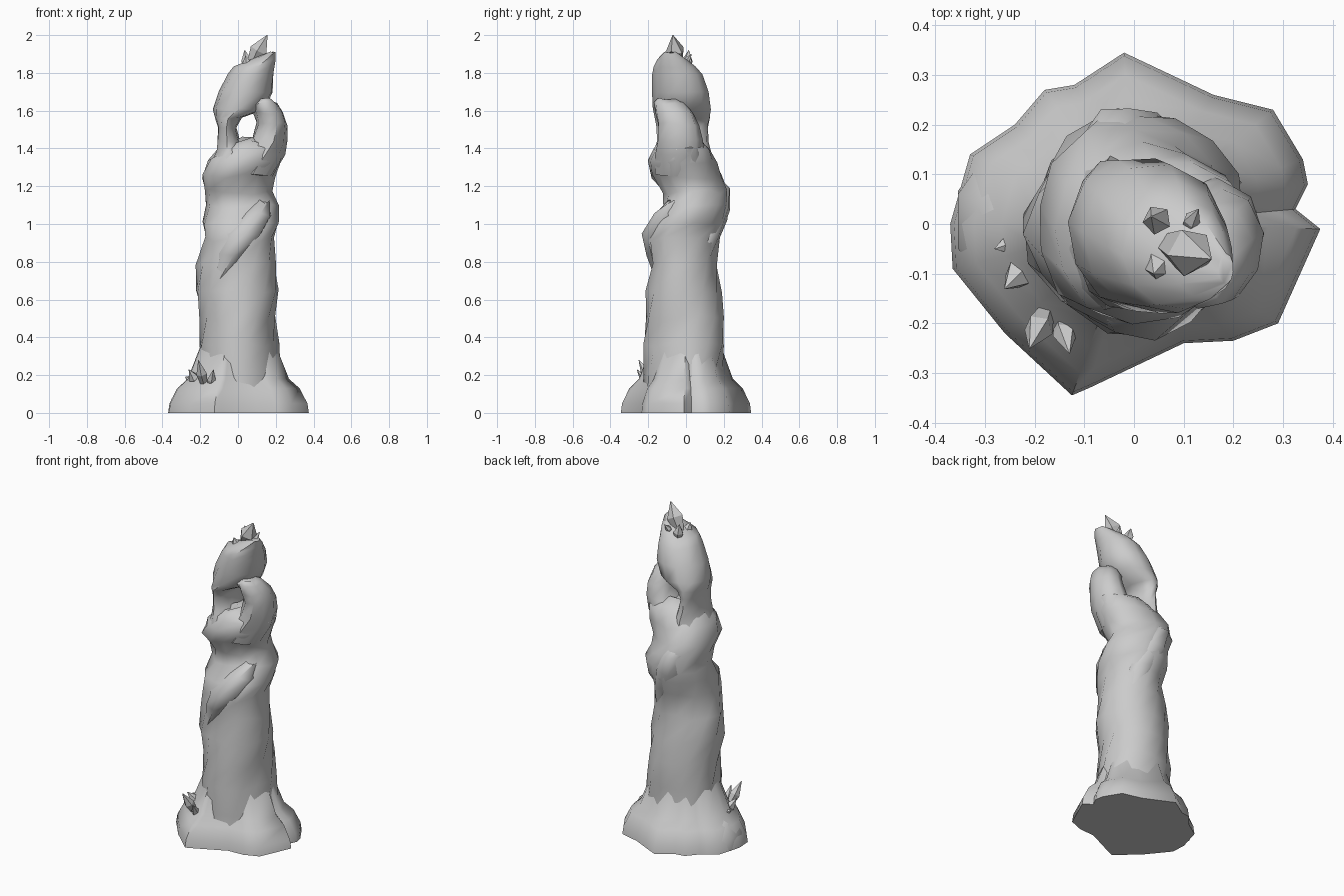
import bpy
import bmesh
import math
import random
from mathutils import Vector

random.seed(4)

if "Cube" in bpy.data.objects:
    bpy.data.objects.remove(bpy.data.objects["Cube"], do_unlink=True)

stone = bpy.data.materials.new("grey stone")
stone.use_nodes = True
grey = (0.6, 0.6, 0.6, 1)
stone.diffuse_color = grey
stone.node_tree.nodes["Principled BSDF"].inputs["Base Color"].default_value = grey


def finish(bm, name, angle):
    """Turn a bmesh into a shaded stone object."""
    bmesh.ops.recalc_face_normals(bm, faces=bm.faces)
    mesh = bpy.data.meshes.new(name)
    bm.to_mesh(mesh)
    bm.free()
    mesh.materials.append(stone)
    obj = bpy.data.objects.new(name, mesh)
    bpy.context.collection.objects.link(obj)
    bpy.ops.object.select_all(action="DESELECT")
    obj.select_set(True)
    bpy.context.view_layer.objects.active = obj
    bpy.ops.object.shade_smooth_by_angle(angle=math.radians(angle))
    return obj


def bridge(name, rings, angle=60):
    """Skin a stack of point rings, with slanted triangles and capped ends."""
    bm = bmesh.new()
    loops = [[bm.verts.new(p) for p in ring] for ring in rings]
    count = len(loops[0])
    for low, high in zip(loops, loops[1:]):
        for i in range(count):
            j = (i + 1) % count
            bm.faces.new((low[i], low[j], high[j]))
            bm.faces.new((low[i], high[j], high[i]))
    bm.faces.new(loops[0][::-1])
    bm.faces.new(loops[-1])
    return finish(bm, name, angle)


def rock(name, levels, sides, twist=0.0, ridge=0.0, rough=0.0):
    """Each level is height, then the left, right, front and back limits."""
    rings = []
    for z, left, right, front, back in levels:
        ring = []
        for i in range(sides):
            a = math.tau * i / sides + twist * z
            r = 1.02 + ridge * math.cos(3 * a - 5 * z) + random.uniform(-rough, rough)
            x = (left + right) / 2 + r * math.cos(a) * (right - left) / 2
            y = (front + back) / 2 + r * math.sin(a) * (back - front) / 2
            ring.append((x, y, z + random.uniform(-rough, rough) * 0.5))
        rings.append(ring)
    return bridge(name, rings)


def crystal(name, foot, tip, radius):
    """Five-sided shard, widest above its middle, pointed at both ends."""
    foot, tip = Vector(foot), Vector(tip)
    axis = tip - foot
    side = axis.orthogonal().normalized()
    across = axis.normalized().cross(side)
    rings = []
    for t, width in ((0, 0.4), (0.55, 1), (1, 0.04)):
        rings.append([foot + axis * t + radius * width * (
            side * math.cos(math.tau * k / 5) + across * math.sin(math.tau * k / 5))
            for k in range(5)])
    return bridge(name, rings, 15)


# Lobed foot: one outline, shrinking as it rises
outline = [(.375, -.01), (.325, .03), (.35, .08), (.34, .13), (.28, .23), (.16, .26),
           (-.02, .345), (-.12, .28), (-.18, .27), (-.24, .2), (-.27, .18), (-.33, .14),
           (-.37, 0), (-.365, -.09), (-.26, -.22), (-.125, -.345), (-.09, -.33),
           (.1, -.24), (.2, -.235), (.29, -.2)]
foot_rings = []
for z, scale in ((0, 1), (.05, .98), (.13, .87), (.18, .72), (.36, .53)):
    foot_rings.append([(x * scale, y * scale, z) for x, y in outline])
bridge("lobed_foot", foot_rings)

# Low boulder on the right of the foot that carries the crystals
rock("side_boulder", [(0, -.36, -.1, -.15, .17), (.07, -.36, -.1, -.15, .16),
                      (.14, -.31, -.1, -.14, .13), (.17, -.27, -.12, -.1, .08)], 9)

# Twisted trunk
rock("trunk", [(.02, -.22, .24, -.22, .22),
               (.2, -.2, .23, -.21, .2),
               (.36, -.2, .21, -.215, .21),
               (.5, -.19, .2, -.2, .2),
               (.65, -.21, .215, -.21, .18),
               (.79, -.21, .2, -.18, .16),
               (.92, -.17, .19, -.22, .17),
               (1.01, -.185, .21, -.19, .21),
               (1.09, -.165, .215, -.12, .22),
               (1.17, -.18, .17, -.12, .22),
               (1.25, -.2, .18, -.185, .19),
               (1.33, -.16, .22, -.195, .16),
               (1.39, -.11, .24, -.17, .13),
               (1.43, -.06, .2, -.14, .09),
               (1.45, .01, .14, -.08, .03)], 13, 1.6, .04, .03)

# Wrapped ridges climbing the front and the back of the trunk
rock("front_ridge", [(.7, -.13, -.06, -.16, -.04), (.84, -.12, .06, -.21, -.04),
                     (.95, -.08, .13, -.235, -.04), (1.05, .02, .18, -.17, -.02),
                     (1.12, .1, .17, -.1, .04)], 8, 1, 0, .03)
rock("back_ridge", [(.8, .02, .14, .02, .13), (.95, -.05, .13, .04, .19),
                    (1.08, -.1, .1, .04, .235), (1.19, -.11, .04, .05, .235),
                    (1.27, -.1, .0, .05, .16)], 8, 1, 0, .03)

# Right arm of the opening, swelling into the slanted head above it
rock("arm_and_head", [(1.3, -.16, .08, -.17, .14), (1.38, -.115, .03, -.17, .13),
                      (1.44, -.11, .01, -.15, .12), (1.51, -.105, -.01, -.15, .12),
                      (1.56, -.12, .02, -.16, .13), (1.61, -.13, .14, -.17, .135),
                      (1.7, -.1, .185, -.175, .12), (1.79, -.05, .19, -.175, .085),
                      (1.83, -.02, .195, -.17, .05), (1.87, .08, .2, -.15, .0),
                      (1.91, .17, .2, -.12, -.06)], 11, .8, .02, .01)

# Left arm, hooking forward under the head
rock("left_arm", [(1.26, -.02, .18, -.16, .12), (1.36, .01, .245, -.16, .1),
                  (1.44, .07, .26, -.15, .09), (1.53, .1, .26, -.15, .07),
                  (1.59, .08, .24, -.16, .04), (1.64, .07, .21, -.17, -.01),
                  (1.66, .1, .18, -.15, -.05)], 9, 1.5, .02, .02)

# Crystals on the head
crystal("tall_head_crystal", (.06, -.04, 1.82), (.155, -.07, 2.0), .05)
crystal("back_head_crystal", (.06, .0, 1.8), (.035, .015, 1.92), .03)
crystal("front_head_crystal", (.06, -.07, 1.8), (.04, -.1, 1.89), .03)
crystal("small_head_crystal", (.1, -.02, 1.83), (.13, .03, 1.9), .018)

# Crystals on the foot
foot_crystals = [((-.17, -.16, .12), (-.21, -.25, .28), .03),
                 ((-.15, -.17, .11), (-.13, -.26, .23), .025),
                 ((-.18, -.02, .14), (-.28, -.05, .19), .035),
                 ((-.2, -.07, .13), (-.26, -.13, .23), .03),
                 ((-.19, .0, .14), (-.24, .03, .2), .025)]
for start, end, radius in foot_crystals:
    crystal("foot_crystal", start, end, radius)
